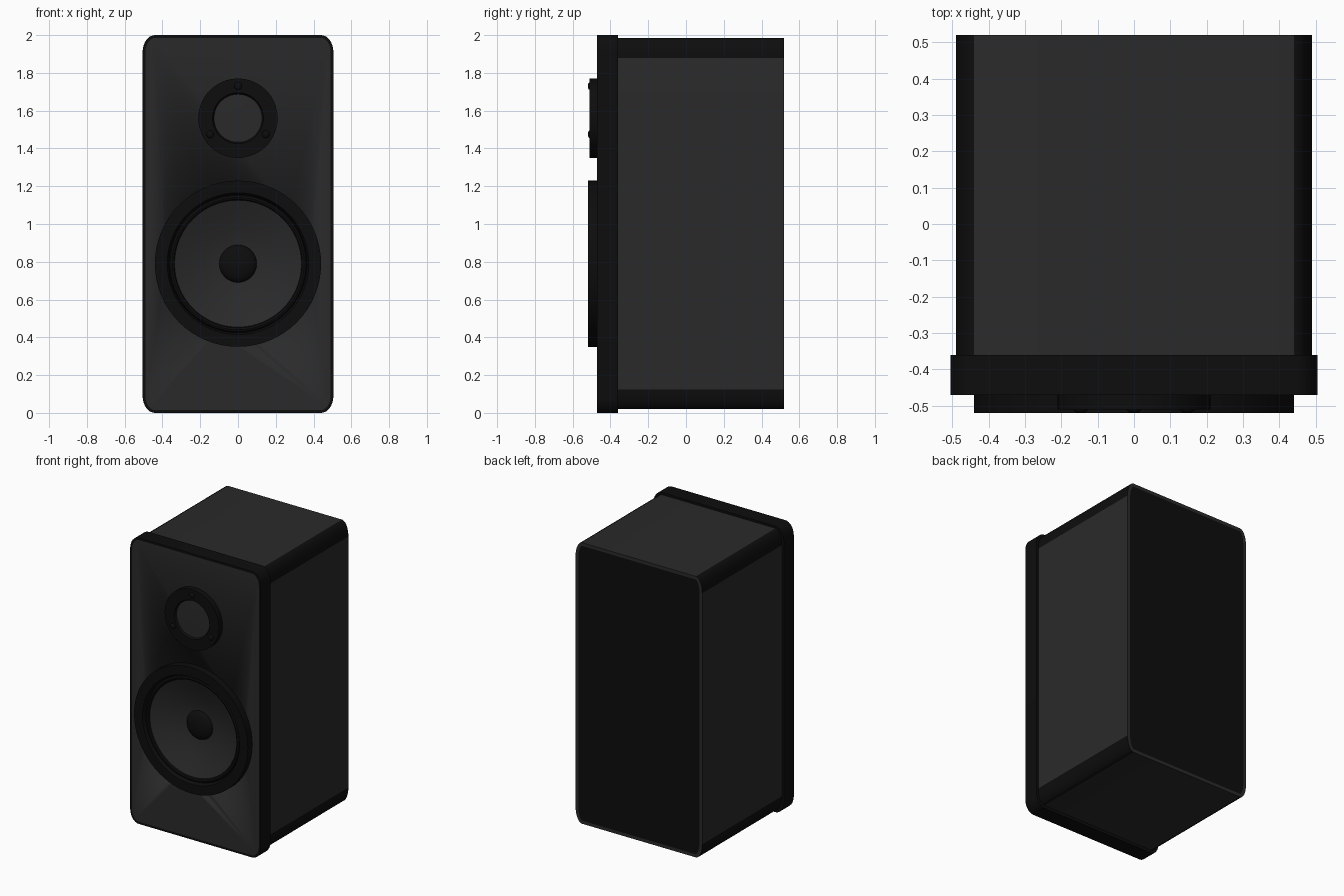
import bpy, bmesh, math

if "Cube" in bpy.data.objects:
    bpy.data.objects.remove(bpy.data.objects["Cube"])


def material(name, v):
    m = bpy.data.materials.new(name)
    m.diffuse_color = (v, v, v, 1)
    m.use_nodes = True
    m.node_tree.nodes["Principled BSDF"].inputs["Base Color"].default_value = m.diffuse_color
    return m


GREY = material("dark_grey", 0.023)
BLACK = material("black", 0.004)


def finish(name, bm, mats, angle=30):
    bmesh.ops.recalc_face_normals(bm, faces=bm.faces)
    me = bpy.data.meshes.new(name)
    bm.to_mesh(me)
    bm.free()
    ob = bpy.data.objects.new(name, me)
    bpy.context.collection.objects.link(ob)
    for m in mats:
        me.materials.append(m)
    bpy.ops.object.select_all(action='DESELECT')
    ob.select_set(True)
    bpy.context.view_layer.objects.active = ob
    bpy.ops.object.shade_smooth_by_angle(angle=math.radians(angle))
    return ob


def rounded_box(name, hw, z0, z1, rx, rz, y0, y1, paint, border, inset_side):
    """Box along y with elliptical corners; one end is inset for a border."""
    bm = bmesh.new()
    zc, hz, n = (z0 + z1) / 2, (z1 - z0) / 2, 8
    pts = []
    for q, (sx, sz) in enumerate([(1, 1), (-1, 1), (-1, -1), (1, -1)]):
        for i in range(n + 1):
            a = math.pi / 2 * (q + i / n)
            pts.append((sx * (hw - rx) + rx * math.cos(a), y0,
                        zc + sz * (hz - rz) + rz * math.sin(a)))
    f = bm.faces.new([bm.verts.new(p) for p in pts])
    r = bmesh.ops.extrude_face_region(bm, geom=[f], use_keep_orig=True)
    bmesh.ops.translate(bm, vec=(0, y1 - y0, 0),
                        verts=[v for v in r["geom"] if isinstance(v, bmesh.types.BMVert)])
    bmesh.ops.recalc_face_normals(bm, faces=bm.faces)
    bm.normal_update()
    for f in bm.faces:
        f.material_index = paint(f.normal)
    end = [f for f in bm.faces if f.normal.y * inset_side > 0.9]
    bmesh.ops.inset_individual(bm, faces=end, thickness=border)
    for f in end:
        f.material_index = 1 - f.material_index
    return finish(name, bm, [GREY, BLACK], 40)


def lathe(name, profile, zc, mat, segs=64):
    """Revolve (radius, y) points about the driver axis."""
    bm = bmesh.new()
    vs = [bm.verts.new((r, y, zc)) for r, y in profile]
    es = [bm.edges.new(p) for p in zip(vs, vs[1:])]
    bmesh.ops.spin(bm, geom=vs + es, cent=(0, 0, zc), axis=(0, 1, 0),
                   angle=math.tau, steps=segs)
    bmesh.ops.remove_doubles(bm, verts=bm.verts, dist=1e-4)
    return finish(name, bm, [mat])


# Cabinet: grey panels, black rounded corners, black back panel
rounded_box("cabinet", 0.49, 0.02, 1.985, 0.05, 0.105, -0.36, 0.52,
            lambda n: 0 if max(abs(c) for c in n) > 0.999 else 1, 0.022, 1)

# Front baffle: black edge with grey face
baffle = rounded_box("front_baffle", 0.505, 0, 2, 0.065, 0.09, -0.47, -0.36,
                     lambda n: 1, 0.015, -1)

# Hole in the baffle for the woofer
WZ, TZ = 0.79, 1.56
cutter = lathe("woofer_cutter", [(0, -0.6), (0.38, -0.6), (0.38, -0.40), (0, -0.40)], WZ, BLACK)
cutter.hide_render = True
mod = baffle.modifiers.new("hole", 'BOOLEAN')
mod.operation, mod.object, mod.solver = 'DIFFERENCE', cutter, 'EXACT'
bpy.context.view_layer.objects.active = baffle
bpy.ops.object.modifier_apply(modifier="hole")
bpy.data.objects.remove(cutter)

# Woofer
lathe("woofer_frame", [(0.44, -0.465), (0.44, -0.52), (0.375, -0.52), (0.365, -0.50),
                       (0.365, -0.46)], WZ, BLACK)
lathe("woofer_surround", [(0.366, -0.49), (0.36, -0.503), (0.35, -0.507),
                          (0.34, -0.503), (0.334, -0.49)], WZ, BLACK)
lathe("woofer_cone", [(0.338, -0.495), (0.27, -0.468), (0.18, -0.438),
                      (0.10, -0.42), (0.0, -0.415)], WZ, GREY)
lathe("dust_cap", [(0.10 * math.cos(a * math.pi / 12), -0.418 - 0.04 * math.sin(a * math.pi / 12))
                   for a in range(7)], WZ, BLACK, 48)

# Tweeter
lathe("tweeter_ring", [(0.21, -0.465), (0.21, -0.51), (0.135, -0.51), (0.126, -0.495)], TZ, BLACK)
lathe("tweeter_dome", [(0.128, -0.497), (0.06, -0.499), (0, -0.5)], TZ, GREY)
for i in range(3):
    a = math.radians(90 + 120 * i)
    bm = bmesh.new()
    bmesh.ops.create_uvsphere(bm, u_segments=16, v_segments=8, radius=0.02)
    bmesh.ops.scale(bm, vec=(1, 0.5, 1), verts=bm.verts)
    bmesh.ops.translate(bm, verts=bm.verts,
                        vec=(0.17 * math.cos(a), -0.51, TZ + 0.17 * math.sin(a)))
    finish(f"tweeter_screw_{i + 1}", bm, [BLACK], 60)
